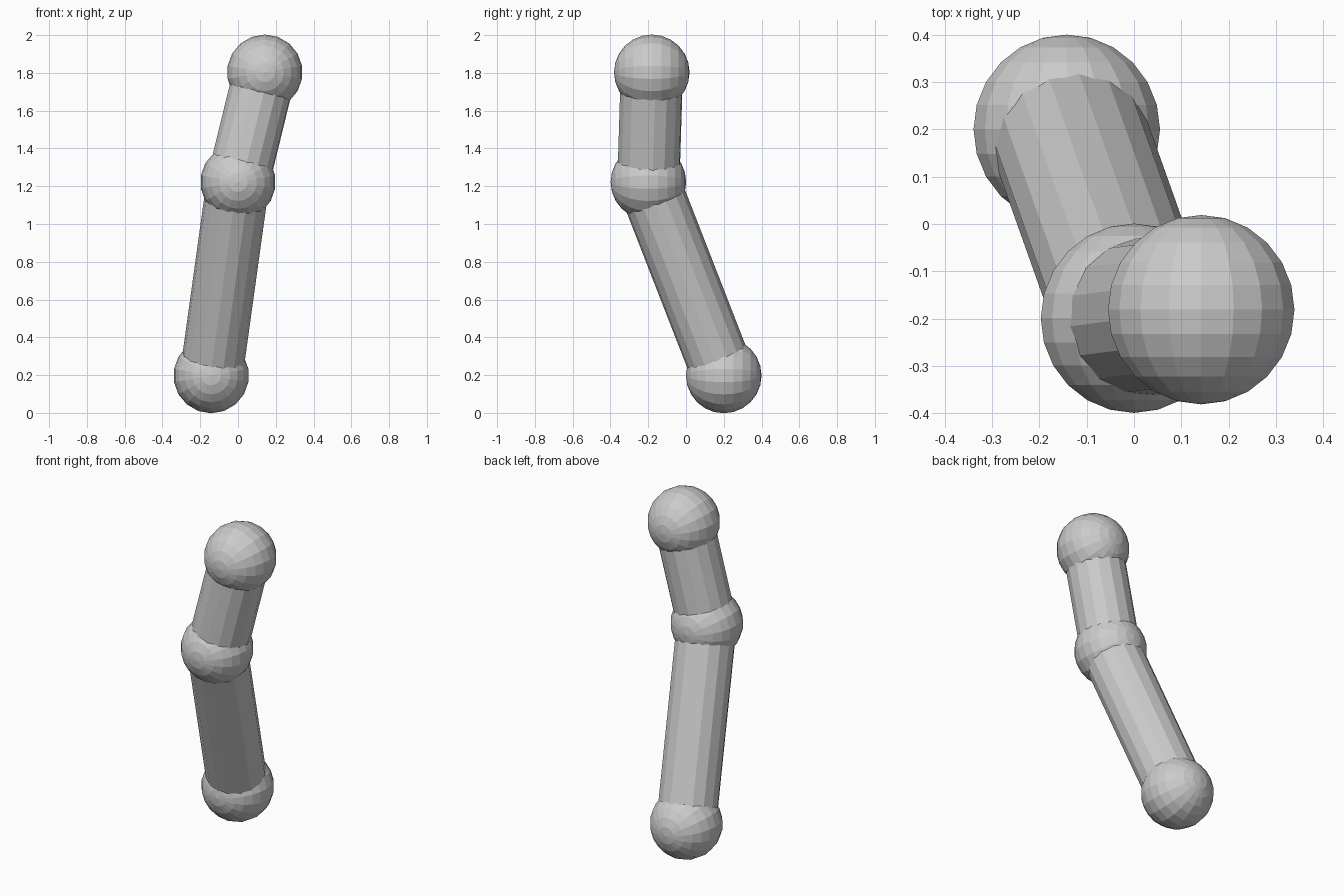
import bpy, math
from mathutils import Vector

if "Cube" in bpy.data.objects:
    bpy.data.objects.remove(bpy.data.objects["Cube"])

BALL_R = 0.2
TUBE_R = 0.166
joints = {
    "lower_ball": Vector((-0.142, 0.2, 0.198)),
    "middle_ball": Vector((0.0, -0.199, 1.222)),
    "upper_ball": Vector((0.142, -0.181, 1.803)),
}

# Faceted joint balls, poles pointing front and back
for name, centre in joints.items():
    bpy.ops.mesh.primitive_uv_sphere_add(
        segments=18, ring_count=12, radius=BALL_R,
        location=centre, rotation=(math.pi / 2, 0, 0))
    bpy.context.object.name = name


def tube(name, start, end):
    """Faceted rod running between two joint centres."""
    axis = end - start
    bpy.ops.mesh.primitive_cylinder_add(
        vertices=16, radius=TUBE_R, depth=axis.length,
        location=(start + end) / 2,
        rotation=axis.to_track_quat('Z', 'Y').to_euler())
    bpy.context.object.name = name


# Limb rods
tube("lower_rod", joints["lower_ball"], joints["middle_ball"])
tube("upper_rod", joints["middle_ball"], joints["upper_ball"])
